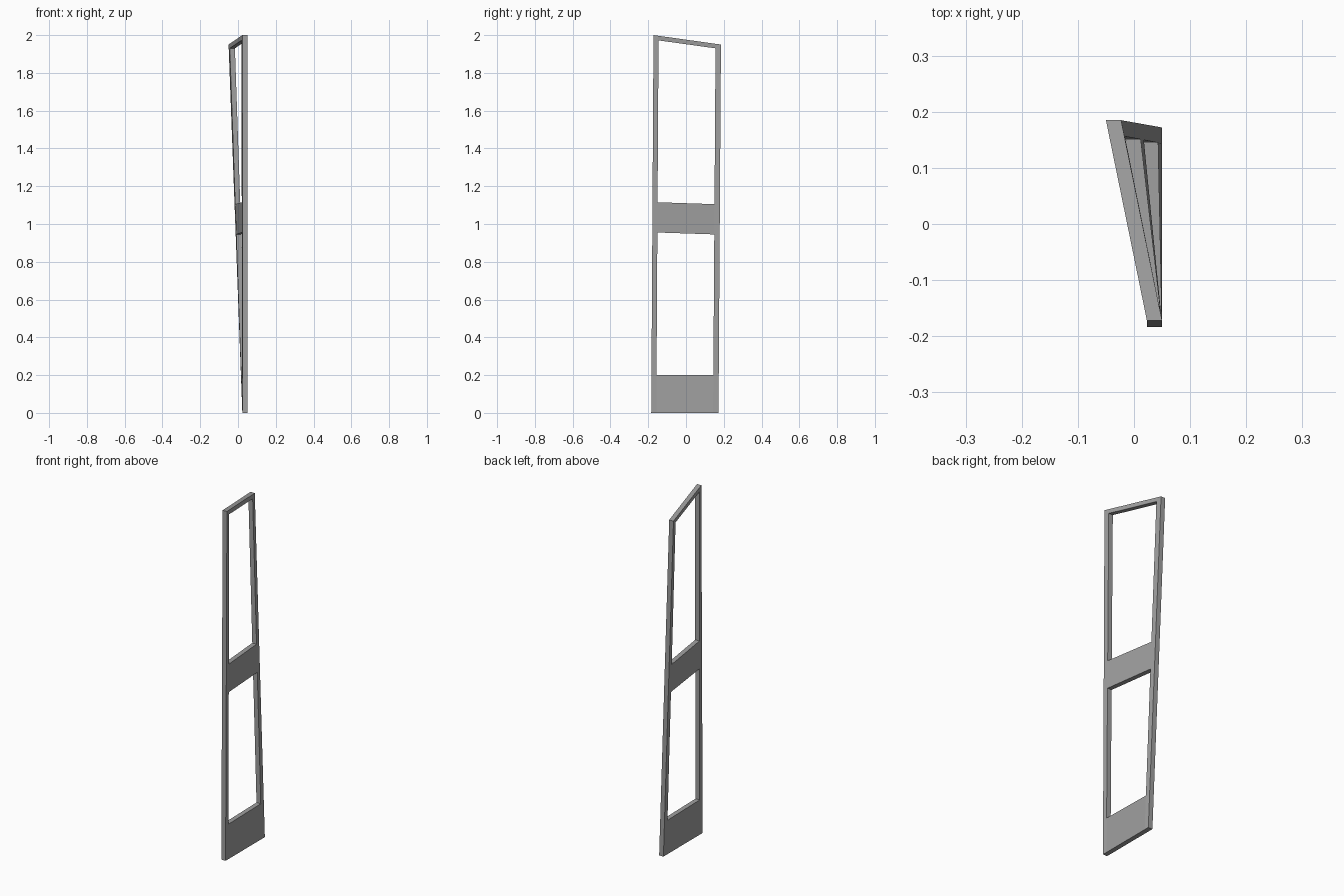
import bpy
import bmesh

cube = bpy.data.objects.get("Cube")
if cube:
    bpy.data.objects.remove(cube, do_unlink=True)

# Single grey finish
grey = bpy.data.materials.new("grey_metal")
grey.use_nodes = True
colour = (0.35, 0.35, 0.35, 1)
grey.diffuse_color = colour
grey.node_tree.nodes["Principled BSDF"].inputs["Base Color"].default_value = colour

DEPTH = 0.027          # frame thickness
FRONT, BACK = 0.075, 0.92   # inner edges of the posts, as fractions of the width


def top_z(u):
    return 2 - 0.05 * u


def warped(u, z, side):
    """Point on the twisted frame: u runs front to back, side picks a face."""
    v = z / top_z(u)
    x = 0.023 - 0.073 * u * v + DEPTH * side
    y = -0.184 + 0.356 * u + v * (0.012 + 0.001 * u)
    return x, y, z


def bar(name, u0, u1, low, high, steps=1):
    """Slab between u0 and u1; low and high hold heights at its two ends."""
    bm = bmesh.new()
    rings = []
    for i in range(steps + 1):
        t = i / steps
        u = u0 + (u1 - u0) * t
        z0 = low[0] + (low[1] - low[0]) * t
        z1 = high[0] + (high[1] - high[0]) * t
        corners = ((z0, 0), (z0, 1), (z1, 1), (z1, 0))
        rings.append([bm.verts.new(warped(u, z, s)) for z, s in corners])
    for a, b in zip(rings, rings[1:]):
        for k in range(4):
            n = (k + 1) % 4
            bm.faces.new((a[k], a[n], b[n], b[k]))
    bm.faces.new(rings[0])
    bm.faces.new(rings[-1])
    bmesh.ops.recalc_face_normals(bm, faces=bm.faces)
    mesh = bpy.data.meshes.new(name)
    bm.to_mesh(mesh)
    bm.free()
    mesh.materials.append(grey)
    obj = bpy.data.objects.new(name, mesh)
    bpy.context.collection.objects.link(obj)


# Upright posts: the back one leans sideways
bar("front_post", 0, FRONT, (0, 0), (top_z(0), top_z(FRONT)))
bar("back_post", BACK, 1, (0, 0), (top_z(BACK), top_z(1)))

# Cross members between the posts
bar("top_rail", FRONT, BACK, (1.972, 1.93), (top_z(FRONT), top_z(BACK)))
bar("middle_panel", FRONT, BACK, (0.955, 0.945), (1.115, 1.105))
bar("bottom_panel", FRONT, BACK, (0, 0), (0.2, 0.2))
